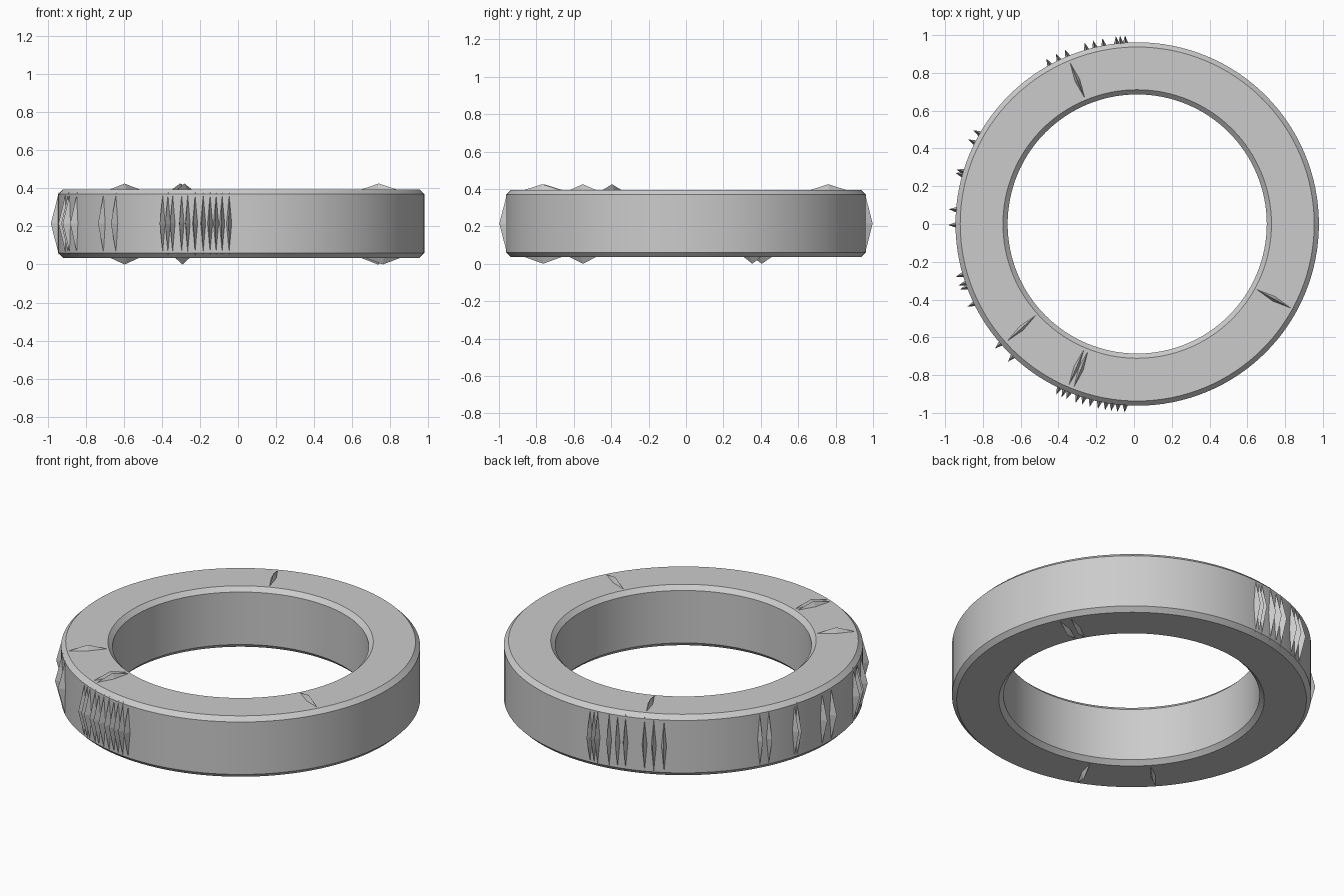
import bpy, bmesh, math
from mathutils import Vector, Matrix

cube = bpy.data.objects.get("Cube")
if cube:
    bpy.data.objects.remove(cube, do_unlink=True)

CENTRE = Vector((0.017, 0, 0))
BOTTOM, TOP = 0.035, 0.395
MIDDLE = (BOTTOM + TOP) / 2

grey = bpy.data.materials.new("plain grey")
grey.use_nodes = True
colour = (0.6, 0.6, 0.6, 1)
grey.diffuse_color = colour
grey.node_tree.nodes["Principled BSDF"].inputs["Base Color"].default_value = colour


def finish(bm, name):
    bmesh.ops.recalc_face_normals(bm, faces=bm.faces)
    mesh = bpy.data.meshes.new(name)
    bm.to_mesh(mesh)
    bm.free()
    mesh.materials.append(grey)
    ob = bpy.data.objects.new(name, mesh)
    ob.location = CENTRE
    bpy.context.collection.objects.link(ob)
    return ob


def add_blade(bm, base, along, across, out, half_length, half_width, height):
    """Thin four-sided pyramid on a diamond base."""
    ring = [bm.verts.new(base + d) for d in (
        along * half_length, across * half_width,
        -along * half_length, -across * half_width)]
    tip = bm.verts.new(base + out * height)
    bm.faces.new(ring)
    for i in range(4):
        bm.faces.new((ring[i], ring[(i + 1) % 4], tip))


def directions(degrees):
    a = math.radians(degrees)
    radial = Vector((math.cos(a), math.sin(a), 0))
    return radial, Vector((-radial.y, radial.x, 0))


# Ring body: chamfered rectangle spun around the axis
bm = bmesh.new()
INNER, OUTER, CH = 0.686, 0.962, 0.025
profile = [(INNER, BOTTOM + CH), (INNER + CH, BOTTOM), (OUTER - CH, BOTTOM),
           (OUTER, BOTTOM + CH), (OUTER, TOP - CH), (OUTER - CH, TOP),
           (INNER + CH, TOP), (INNER, TOP - CH)]
verts = [bm.verts.new((r, 0, z)) for r, z in profile]
edges = [bm.edges.new((verts[i], verts[(i + 1) % len(verts)])) for i in range(len(verts))]
bmesh.ops.spin(bm, geom=verts + edges, cent=(0, 0, 0), axis=(0, 0, 1),
               angle=math.tau, steps=128, use_merge=True)
bmesh.ops.remove_doubles(bm, verts=bm.verts, dist=0.0001)
body = finish(bm, "ring_body")
bpy.ops.object.select_all(action='DESELECT')
body.select_set(True)
bpy.context.view_layer.objects.active = body
bpy.ops.object.shade_smooth_by_angle(angle=math.radians(30))

# Upright blades on the outer wall
side_angles = [93.7, 95.2, 96.5, 100.6, 103.5, 106.2, 112.5, 115.5, 118.8,
               150.2, 153.4, 163.2, 164.3, 175.5, 180.3, 196.2, 199, 200.3, 206,
               221.2, 226.8, 244.6, 246.4, 248, 251, 253, 255.4, 258, 260.2,
               262.1, 264, 266.2]
bm = bmesh.new()
for angle in side_angles:
    radial, tangent = directions(angle)
    add_blade(bm, radial * 0.958 + Vector((0, 0, MIDDLE)), Vector((0, 0, 1)),
              tangent, radial, 0.165, 0.015, 0.042)
finish(bm, "side_blades")

# Radial blades on the flat faces
for name, angles, z, up in (("top_blades", (112.6, 222, 247, 248.8, 331.3), TOP, 1),
                            ("bottom_blades", (25.5, 29.5, 222, 248), BOTTOM, -1)):
    bm = bmesh.new()
    for angle in angles:
        radial, tangent = directions(angle)
        add_blade(bm, radial * 0.824 + Vector((0, 0, z - up * 0.003)), radial,
                  tangent, Vector((0, 0, up)), 0.112, 0.015, 0.038 if up < 0 else 0.033)
    finish(bm, name)
